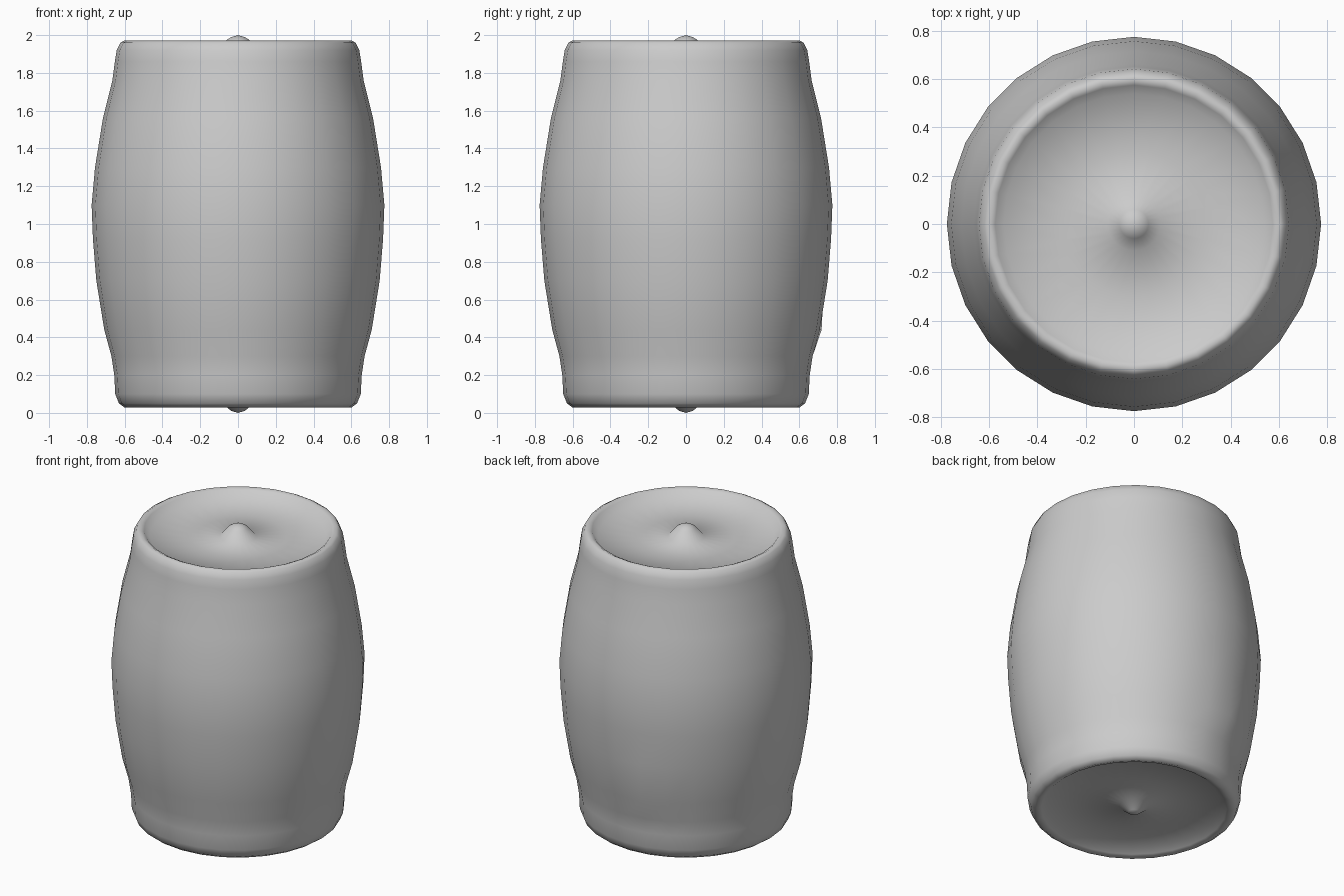
import bpy, math

if "Cube" in bpy.data.objects:
    bpy.data.objects.remove(bpy.data.objects["Cube"])

SIDES = 28

gray = bpy.data.materials.new("plain gray")
gray.diffuse_color = (0.6, 0.6, 0.6, 1)
gray.use_nodes = True
gray.node_tree.nodes["Principled BSDF"].inputs["Base Color"].default_value = gray.diffuse_color


def lathe(name, profile, sides):
    """Revolve (radius, height) points; the first and last points lie on the axis."""
    verts, faces = [(0, 0, profile[0][1])], []
    rings = profile[1:-1]
    for r, z in rings:
        for i in range(sides):
            a = 2 * math.pi * i / sides
            verts.append((r * math.cos(a), r * math.sin(a), z))
    verts.append((0, 0, profile[-1][1]))
    end = len(verts) - 1
    last = 1 + (len(rings) - 1) * sides
    for i in range(sides):
        j = (i + 1) % sides
        faces.append((0, 1 + j, 1 + i))
        faces.append((end, last + i, last + j))
        for k in range(len(rings) - 1):
            b = 1 + k * sides
            faces.append((b + i, b + j, b + sides + j, b + sides + i))
    mesh = bpy.data.meshes.new(name)
    mesh.from_pydata(verts, [], faces)
    mesh.materials.append(gray)
    mesh.shade_smooth()
    obj = bpy.data.objects.new(name, mesh)
    bpy.context.collection.objects.link(obj)
    return obj


# Barrel: recessed bottom, bulging wall, rounded rims, recessed lid with centre knobs
barrel = lathe("barrel", [
    (0, 0.0), (0.035, 0.01), (0.09, 0.055), (0.3, 0.065), (0.53, 0.065),
    (0.565, 0.04), (0.60, 0.028), (0.63, 0.05), (0.65, 0.10), (0.655, 0.20),
    (0.67, 0.30), (0.708, 0.44), (0.75, 0.70), (0.768, 0.92), (0.775, 1.10),
    (0.757, 1.30), (0.715, 1.56), (0.665, 1.76), (0.652, 1.86), (0.642, 1.92),
    (0.622, 1.96), (0.60, 1.972), (0.575, 1.96), (0.54, 1.92), (0.3, 1.915),
    (0.11, 1.915), (0.06, 1.975), (0.035, 1.99), (0, 2.0)], SIDES)

# Small pimple low on the back wall
for v in barrel.data.vertices:
    if abs(v.co.z - 0.44) < 0.01 and v.co.y > 0.6 and -0.2 < v.co.x < -0.1:
        v.co.x *= 1.04
        v.co.y *= 1.04
